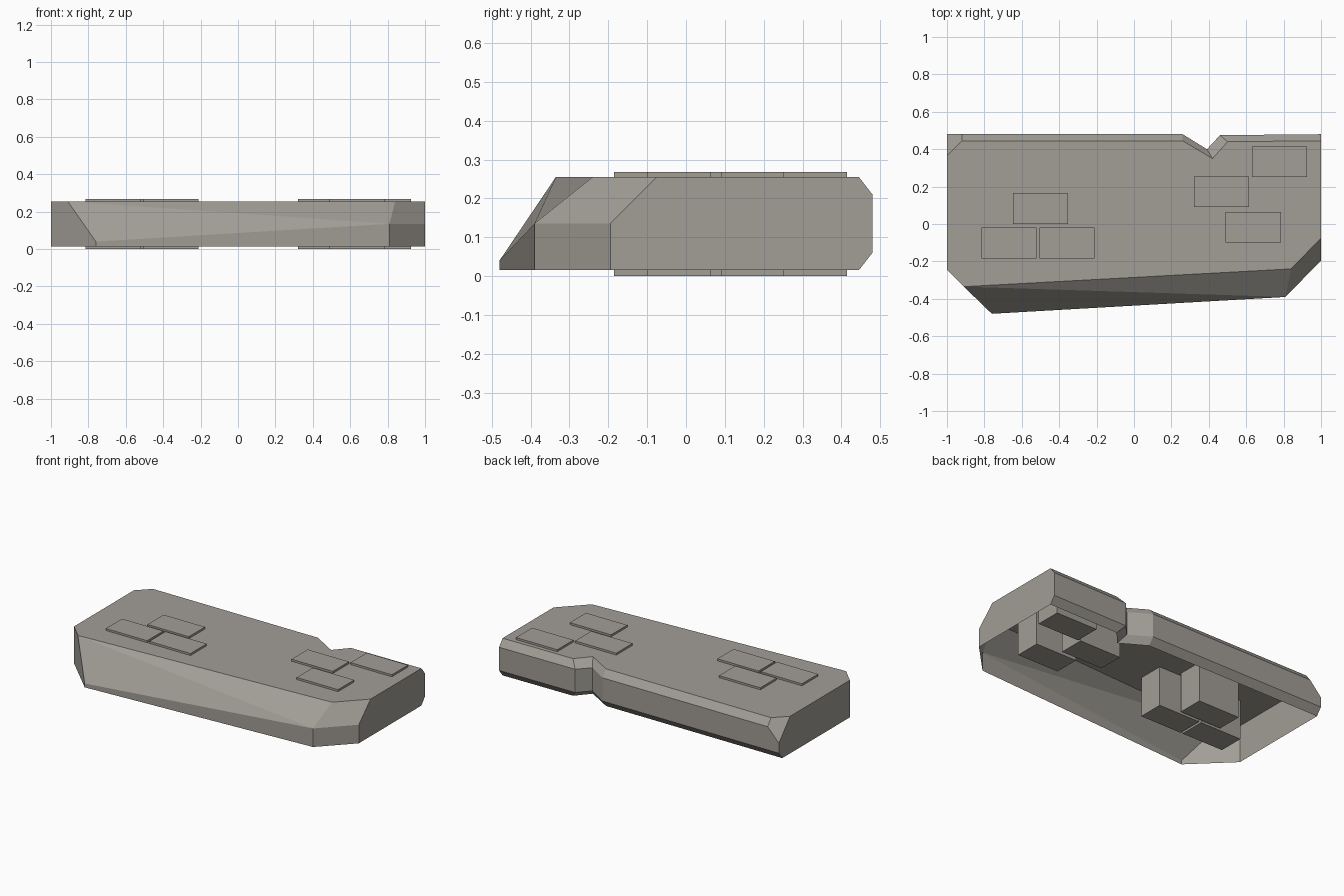
import bpy, bmesh

if "Cube" in bpy.data.objects:
    bpy.data.objects.remove(bpy.data.objects["Cube"])


def material(name, rgb):
    m = bpy.data.materials.new(name)
    m.diffuse_color = (*rgb, 1)
    m.use_nodes = True
    m.node_tree.nodes["Principled BSDF"].inputs["Base Color"].default_value = m.diffuse_color
    return m


grey = material("warm grey", (0.36, 0.338, 0.305))


def add_object(name, bm, mat):
    bmesh.ops.recalc_face_normals(bm, faces=bm.faces[:])
    me = bpy.data.meshes.new(name)
    bm.to_mesh(me)
    bm.free()
    me.materials.append(mat)
    ob = bpy.data.objects.new(name, me)
    bpy.context.collection.objects.link(ob)
    return ob


# Hull: open-bottomed shell with chamfered back edge and a notch
LOW, HIGH = 0.015, 0.255
bm = bmesh.new()


def ring(points, z):
    return [bm.verts.new((x, y, z)) for x, y in points]


inner = [(1, .445), (.50, .44), (.42, .35), (.26, .445)]
outer = [(1, .48), (.46, .475), (.39, .40), (.26, .48)]
top = ring(inner + [(-.92, .445), (-1, .365)], HIGH)
upper = ring(outer + [(-.92, .48)], .21)
lower = ring(outer + [(-1, .48)], .06)
base = ring(inner + [(-1, .445)], LOW)
corner = bm.verts.new((-1, .48, .125))

# Front outline at the bottom, along the bevel and at the top
f_base = ring([(1, -.195), (.81, -.39), (-.76, -.48), (-1, -.245)], LOW)
f_mid = ring([(1, -.195), (.81, -.39)], .135) + ring([(-.76, -.48)], .04)
f_top = ring([(1, -.075), (.84, -.24), (-.91, -.335), (-1, -.245)], HIGH)

face = bm.faces.new
for i in range(4):                                    # back bands
    face((top[i], top[i + 1], upper[i + 1], upper[i]))
    face((lower[i], lower[i + 1], base[i + 1], base[i]))
    if i < 3:
        face((upper[i], upper[i + 1], lower[i + 1], lower[i]))
face((upper[3], upper[4], corner, lower[4], lower[3]))
face((top[4], top[5], corner, upper[4]))              # clipped back corner
face(top + f_top[::-1])                               # deck
face((top[0], upper[0], lower[0], base[0], f_base[0], f_mid[0], f_top[0]))
face((top[5], f_top[3], f_base[3], base[4], lower[4], corner))
face((f_top[0], f_top[1], f_mid[1], f_mid[0]))        # right front corner
face((f_mid[0], f_mid[1], f_base[1], f_base[0]))
face((f_mid[1], f_mid[2], f_base[2], f_base[1]))      # front wall
face((f_top[1], f_top[2], f_mid[1]))                  # front slope
face((f_top[2], f_mid[2], f_mid[1]))
face((f_top[2], f_top[3], f_base[3], f_base[2], f_mid[2]))
bmesh.ops.triangulate(bm, faces=[f for f in bm.faces if len(f.verts) > 6])
add_object("hull_shell", bm, grey)

# Blocks passing right through the hull, in two groups of three
corners = [(-.647, 0), (-.815, -.185), (-.505, -.185),
           (.63, .25), (.32, .09), (.49, -.10)]
W, D, H = .295, .165, .268
for n, (x, y) in enumerate(corners):
    bm = bmesh.new()
    bmesh.ops.create_cube(bm, size=1)
    bmesh.ops.scale(bm, vec=(W, D, H), verts=bm.verts)
    bmesh.ops.translate(bm, vec=(x + W / 2, y + D / 2, H / 2), verts=bm.verts)
    add_object(f"block_{n + 1}", bm, grey)
